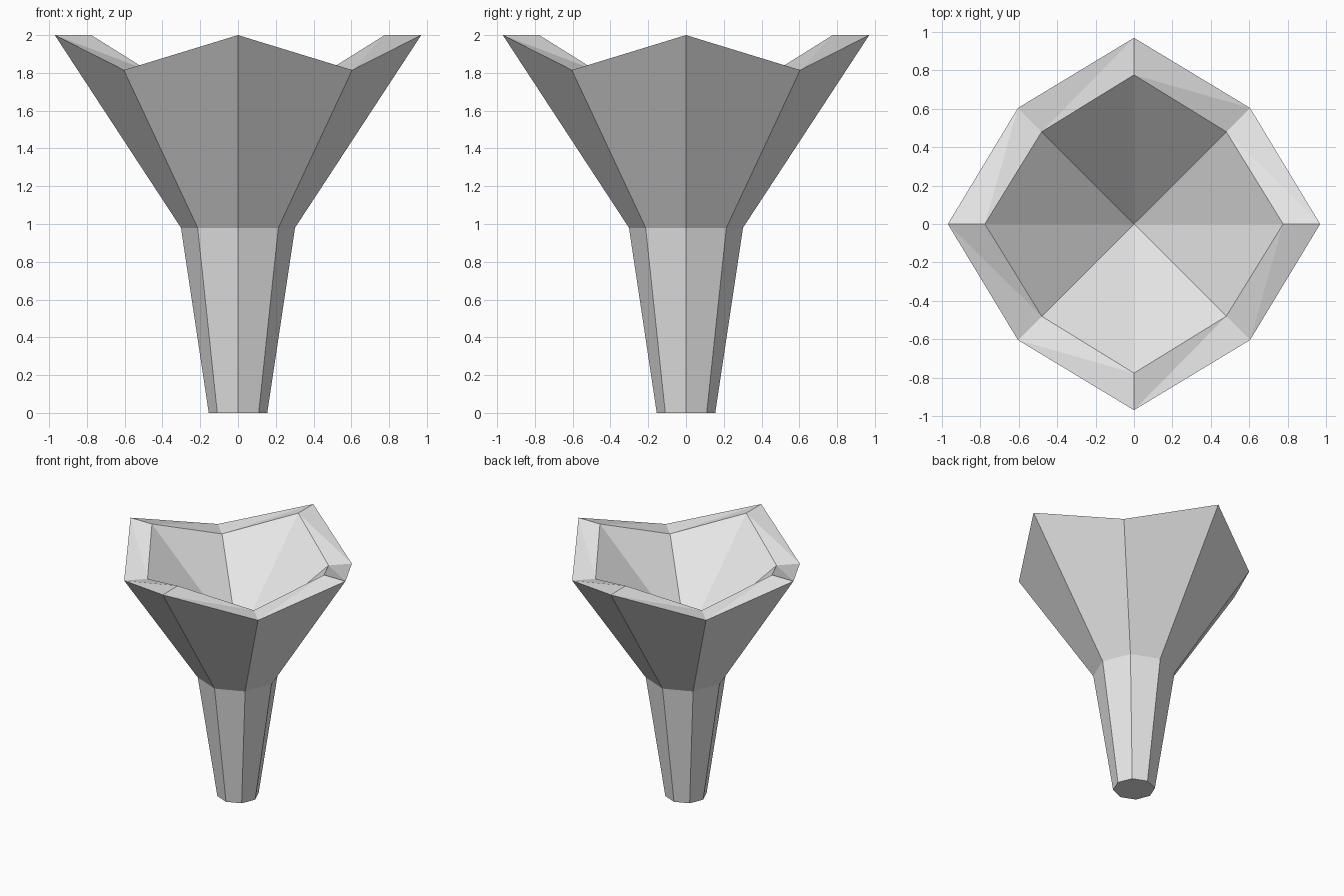
import bpy, bmesh, math

cube = bpy.data.objects.get("Cube")
if cube:
    bpy.data.objects.remove(cube, do_unlink=True)

SIDES = 8

grey = bpy.data.materials.new("pale_grey")
grey.use_nodes = True
grey.diffuse_color = (0.8, 0.8, 0.8, 1)
grey.node_tree.nodes["Principled BSDF"].inputs["Base Color"].default_value = grey.diffuse_color

bm = bmesh.new()


def ring(tip_radius, tip_z, corner_radius=None, corner_z=None):
    """Eight points; tips lie on the axes, corners on the diagonals."""
    corner_radius = corner_radius or tip_radius
    corner_z = tip_z if corner_z is None else corner_z
    points = []
    for i in range(SIDES):
        r, z = (corner_radius, corner_z) if i % 2 else (tip_radius, tip_z)
        a = math.tau * i / SIDES
        points.append(bm.verts.new((r * math.cos(a), r * math.sin(a), z)))
    return points


def bridge(lower, upper, split=False):
    for i in range(SIDES):
        j = (i + 1) % SIDES
        if split:
            bm.faces.new((lower[i], lower[j], upper[j]))
            bm.faces.new((lower[i], upper[j], upper[i]))
        else:
            bm.faces.new((lower[i], lower[j], upper[j], upper[i]))


# Stem foot, waist, and the zigzag rim
foot = ring(0.155, 0)
waist = ring(0.302, 0.98)
outer_rim = ring(0.97, 2.0, 0.855, 1.815)
inner_rim = ring(0.777, 2.0, 0.68, 1.815)

bm.faces.new(foot[::-1])
bridge(foot, waist)
bridge(waist, outer_rim)
bridge(outer_rim, inner_rim, split=True)

# Hollow tapering to a point
hollow = bm.verts.new((0, 0, 1.25))
for i in range(SIDES):
    bm.faces.new((inner_rim[i], inner_rim[(i + 1) % SIDES], hollow))

mesh = bpy.data.meshes.new("goblet")
bm.to_mesh(mesh)
bm.free()
mesh.materials.append(grey)
goblet = bpy.data.objects.new("goblet", mesh)
bpy.context.collection.objects.link(goblet)
